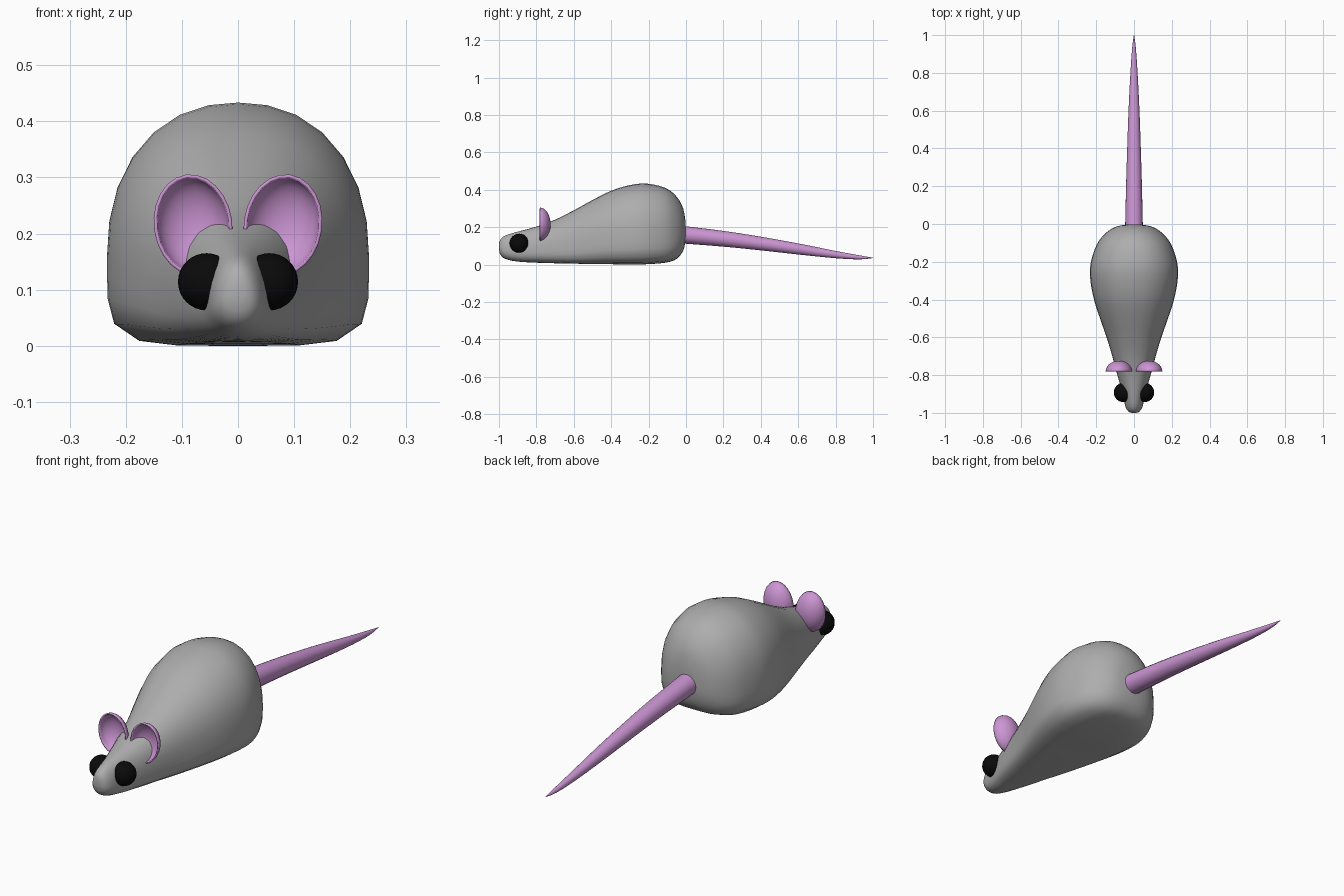
import bpy, bmesh
from math import sin, cos, pi, radians
from mathutils import Matrix, Vector

if "Cube" in bpy.data.objects:
    bpy.data.objects.remove(bpy.data.objects["Cube"])


def material(name, color, roughness=0.6):
    m = bpy.data.materials.new(name)
    m.use_nodes = True
    m.diffuse_color = color
    shader = m.node_tree.nodes["Principled BSDF"]
    shader.inputs["Base Color"].default_value = color
    shader.inputs["Roughness"].default_value = roughness
    return m


grey = material("fur grey", (0.42, 0.42, 0.42, 1))
pink = material("skin pink", (0.60, 0.30, 0.65, 1))
black = material("eye black", (0.003, 0.003, 0.003, 1))


def add_object(name, bm, mat):
    bmesh.ops.recalc_face_normals(bm, faces=bm.faces)
    mesh = bpy.data.meshes.new(name)
    bm.to_mesh(mesh)
    bm.free()
    mesh.materials.append(mat)
    ob = bpy.data.objects.new(name, mesh)
    bpy.context.collection.objects.link(ob)
    bpy.ops.object.select_all(action="DESELECT")
    ob.select_set(True)
    bpy.context.view_layer.objects.active = ob
    bpy.ops.object.shade_smooth_by_angle(angle=radians(50))
    return ob


def resample(stations, steps):
    """Catmull-Rom curve through the stations."""
    pts = [Vector(s) for s in stations]
    pts = [pts[0]] + pts + [pts[-1]]
    out = []
    for a, b, c, d in zip(pts, pts[1:], pts[2:], pts[3:]):
        for i in range(steps):
            t = i / steps
            out.append(b + (c - a) * (t / 2) + (a * 2 - b * 5 + c * 4 - d) * (t * t / 2)
                       + (b * 3 - a - c * 3 + d) * (t ** 3 / 2))
    return out + [pts[-1]]


def loft(name, stations, mat, middle, steps=3, sides=28):
    """Stations: y, half width, top, bottom, upper power, lower power."""
    bm = bmesh.new()
    rings = []
    for y, w, top, low, up_pow, low_pow in resample(stations, steps):
        mid = low + (top - low) * middle
        ring = []
        for i in range(sides):
            a = 2 * pi * i / sides
            c, s = cos(a), sin(a)
            n = up_pow if s >= 0 else low_pow
            k = (abs(c) ** n + abs(s) ** n) ** (-1 / n)
            h = top - mid if s >= 0 else mid - low
            ring.append(bm.verts.new((w * c * k, y, mid + h * s * k)))
        rings.append(ring)
    for r, q in zip(rings, rings[1:]):
        for i in range(sides):
            j = (i + 1) % sides
            bm.faces.new((r[i], r[j], q[j], q[i]))
    bm.faces.new(rings[0])
    bm.faces.new(rings[-1])
    return add_object(name, bm, mat)


# Body and head in one sweep, nose to rump
loft("body", [
    (-1.0, 0.012, 0.11, 0.08, 2, 2),
    (-0.992, 0.030, 0.135, 0.052, 2, 2),
    (-0.965, 0.046, 0.156, 0.030, 2, 2.2),
    (-0.90, 0.060, 0.176, 0.016, 2.1, 2.6),
    (-0.80, 0.088, 0.203, 0.010, 2.3, 3.2),
    (-0.70, 0.115, 0.240, 0.007, 2.3, 4),
    (-0.60, 0.145, 0.290, 0.005, 2.2, 5),
    (-0.50, 0.180, 0.345, 0.003, 2.2, 5),
    (-0.40, 0.212, 0.395, 0.002, 2.2, 5),
    (-0.30, 0.231, 0.425, 0.0, 2.2, 5),
    (-0.21, 0.230, 0.433, 0.002, 2.2, 5),
    (-0.11, 0.198, 0.410, 0.010, 2.2, 4.5),
    (-0.05, 0.152, 0.363, 0.030, 2.1, 3.5),
    (-0.015, 0.098, 0.300, 0.075, 2, 2.5),
    (-0.002, 0.035, 0.225, 0.130, 2, 2),
], grey, 0.37)

# Tapering tail
loft("tail", [
    (-0.02, 0.047, 0.207, 0.113, 2, 2),
    (0.20, 0.042, 0.180, 0.096, 2, 2),
    (0.40, 0.036, 0.149, 0.076, 2, 2),
    (0.60, 0.029, 0.113, 0.054, 2, 2),
    (0.80, 0.019, 0.073, 0.034, 2, 2),
    (0.93, 0.010, 0.049, 0.028, 2, 2),
    (1.0, 0.001, 0.037, 0.035, 2, 2),
], pink, 0.5, sides=20)

for side, sign in (("left", 1), ("right", -1)):
    # Ear: a hollow half shell, open to the front
    bm = bmesh.new()
    bmesh.ops.create_uvsphere(bm, u_segments=24, v_segments=16, radius=1)
    front = [v for v in bm.verts if v.co.z < -0.01]
    bmesh.ops.delete(bm, geom=front, context="VERTS")
    bm.transform(Matrix.Translation((sign * 0.080, -0.782, 0.215))
                 @ Matrix.Rotation(radians(sign * 8), 4, "Y")
                 @ Matrix.Diagonal((0.064, 0.052, 0.085, 1))
                 @ Matrix.Rotation(radians(-90), 4, "X"))
    ear = add_object(side + "_ear", bm, pink)
    shell = ear.modifiers.new("thickness", "SOLIDIFY")
    shell.thickness = 0.006
    shell.offset = -1

    # Eye
    bm = bmesh.new()
    bmesh.ops.create_uvsphere(bm, u_segments=24, v_segments=16, radius=0.051)
    bm.transform(Matrix.Translation((sign * 0.056, -0.892, 0.114)))
    add_object(side + "_eye", bm, black)
